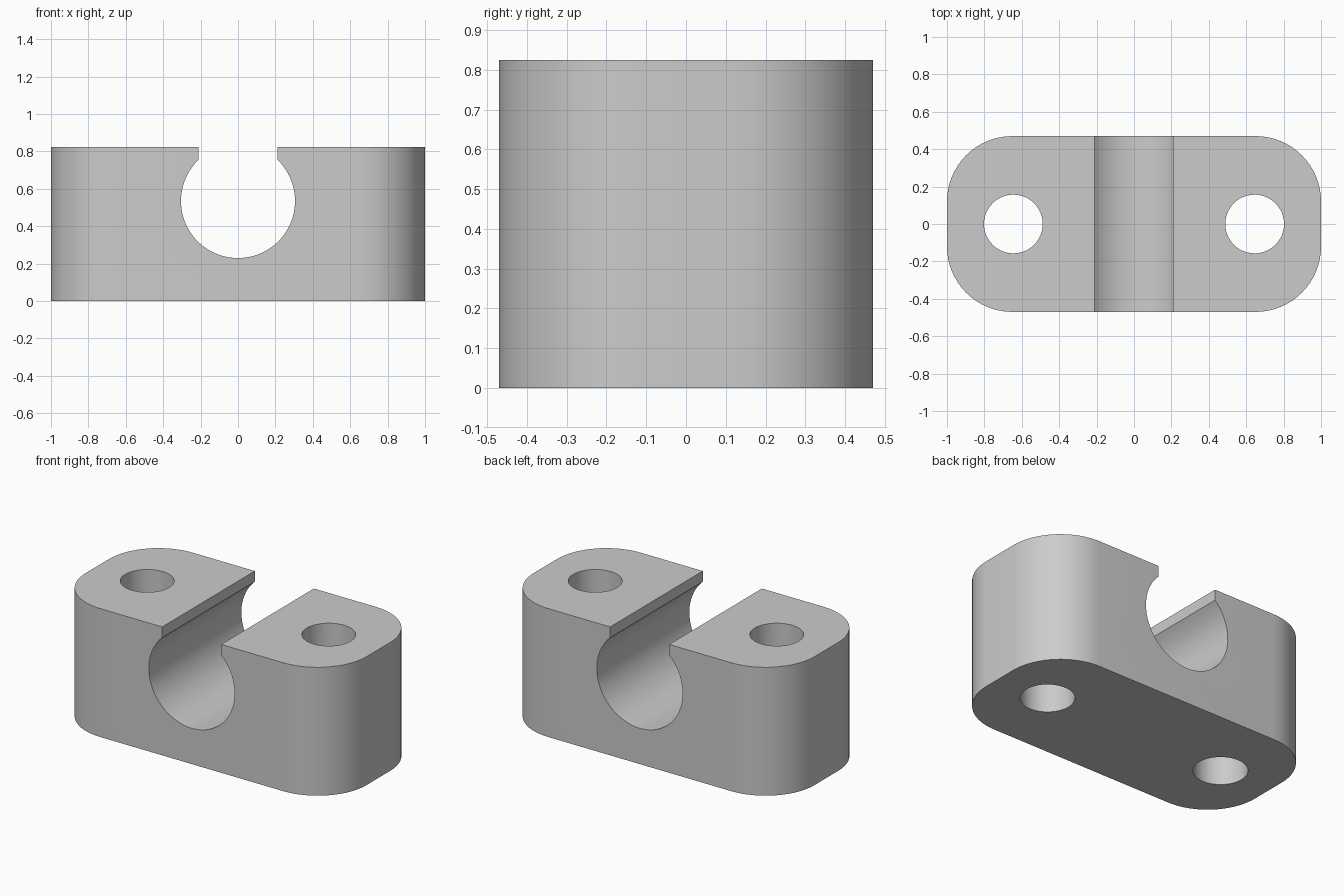
import bpy, bmesh
from math import sin, cos, pi, asin, radians
from mathutils import Vector

if "Cube" in bpy.data.objects:
    bpy.data.objects.remove(bpy.data.objects["Cube"], do_unlink=True)

LENGTH, DEPTH, HEIGHT = 2.0, 0.94, 0.825
CORNER = 0.35
HOLE_X, HOLE_R = 0.645, 0.157
BORE_Z, BORE_R, SLOT = 0.535, 0.305, 0.21

grey = bpy.data.materials.new("plain grey")
grey.use_nodes = True
colour = (0.6, 0.6, 0.6, 1)
grey.diffuse_color = colour
grey.node_tree.nodes["Principled BSDF"].inputs["Base Color"].default_value = colour


def arc(cx, cy, r, start, end, steps):
    angles = [start + (end - start) * i / steps for i in range(steps + 1)]
    return [(cx + r * cos(a), cy + r * sin(a)) for a in angles]


def extrude(name, points, offset):
    """Solid made by sweeping a closed outline of 3D points along offset."""
    bm = bmesh.new()
    face = bm.faces.new([bm.verts.new(p) for p in points])
    swept = bmesh.ops.extrude_face_region(bm, geom=[face], use_keep_orig=True)
    top = [v for v in swept["geom"] if isinstance(v, bmesh.types.BMVert)]
    bmesh.ops.translate(bm, verts=top, vec=Vector(offset))
    bmesh.ops.recalc_face_normals(bm, faces=bm.faces)
    mesh = bpy.data.meshes.new(name)
    bm.to_mesh(mesh)
    bm.free()
    mesh.materials.append(grey)
    obj = bpy.data.objects.new(name, mesh)
    bpy.context.collection.objects.link(obj)
    return obj


# Block with rounded vertical corners
outline = []
for i, (sx, sy) in enumerate([(1, 1), (-1, 1), (-1, -1), (1, -1)]):
    outline += arc(sx * (LENGTH / 2 - CORNER), sy * (DEPTH / 2 - CORNER),
                   CORNER, i * pi / 2, (i + 1) * pi / 2, 16)
block = extrude("clamp_block", [(x, y, 0) for x, y in outline], (0, 0, HEIGHT))

# Keyhole channel: round bore opening upward through a narrower slot
lip = pi / 2 - asin(SLOT / BORE_R)
keyhole = arc(0, BORE_Z, BORE_R, pi - lip, 2 * pi + lip, 56)
keyhole += [(SLOT, HEIGHT + 0.2), (-SLOT, HEIGHT + 0.2)]
cutters = [extrude("channel_cutter", [(x, -1, z) for x, z in keyhole], (0, 2, 0))]

# Vertical bolt holes
for side, x in (("left", HOLE_X), ("right", -HOLE_X)):
    circle = arc(x, 0, HOLE_R, 0, 2 * pi, 48)[:-1]
    cutters.append(extrude(side + "_bolt_hole_cutter",
                           [(px, py, -0.2) for px, py in circle], (0, 0, HEIGHT + 0.4)))

bpy.ops.object.select_all(action="DESELECT")
block.select_set(True)
bpy.context.view_layer.objects.active = block
for cutter in cutters:
    cutter.hide_render = True
    cut = block.modifiers.new(cutter.name, "BOOLEAN")
    cut.operation = "DIFFERENCE"
    cut.solver = "EXACT"
    cut.object = cutter
    bpy.ops.object.modifier_apply(modifier=cut.name)
    bpy.data.objects.remove(cutter, do_unlink=True)

bpy.ops.object.shade_smooth_by_angle(angle=radians(30))
